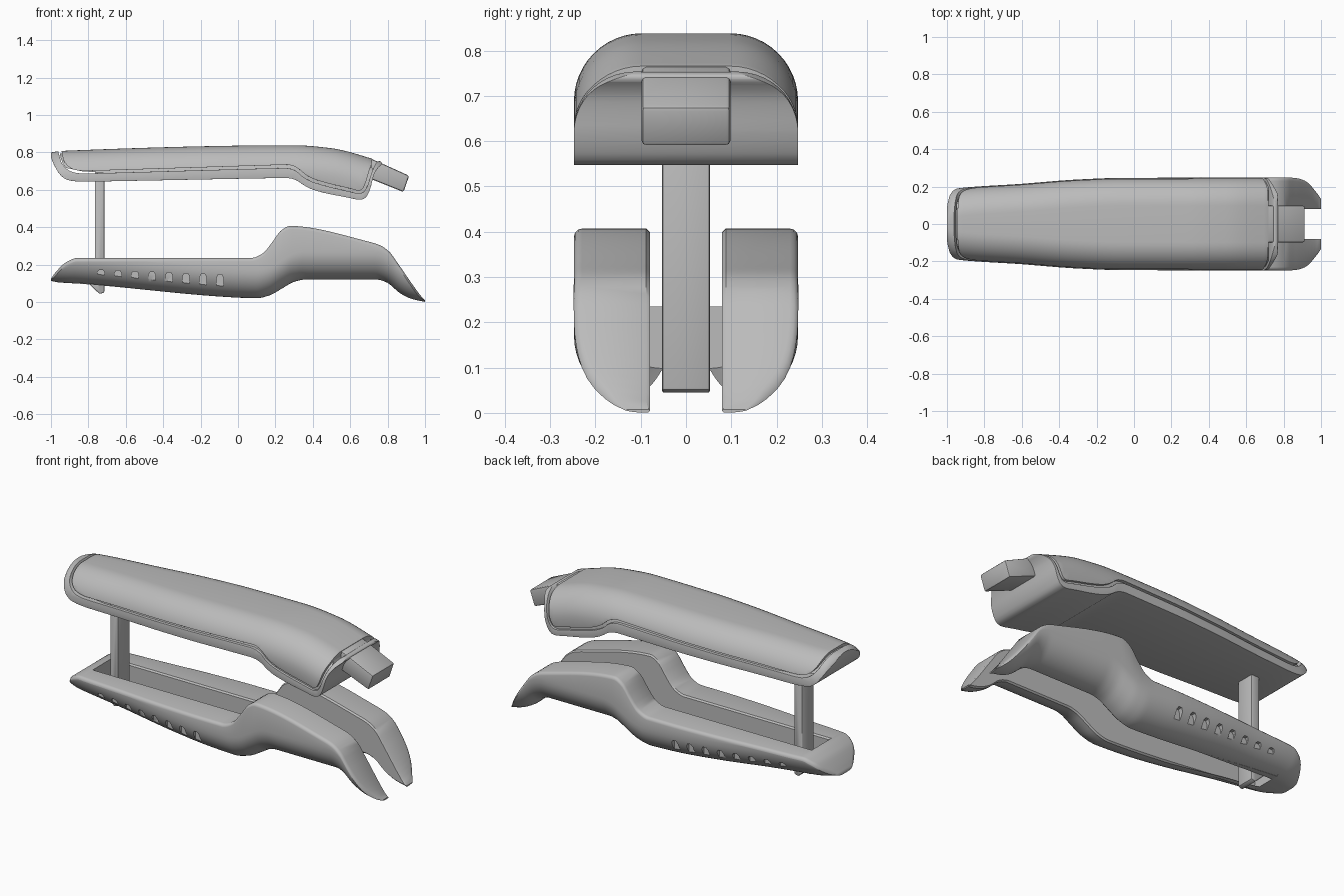
import bpy, bmesh, math

if "Cube" in bpy.data.objects:
    bpy.data.objects.remove(bpy.data.objects["Cube"])

grey = bpy.data.materials.new("plain grey")
grey.diffuse_color = (0.5, 0.5, 0.5, 1)
grey.use_nodes = True
grey.node_tree.nodes["Principled BSDF"].inputs["Base Color"].default_value = grey.diffuse_color


def curve(pts, x):
    """Smooth monotone interpolation through (x, value) points."""
    n = len(pts)
    sl = [(pts[i + 1][1] - pts[i][1]) / (pts[i + 1][0] - pts[i][0]) for i in range(n - 1)]
    m = [sl[0]] + [0 if a * b <= 0 else 2 * a * b / (a + b) for a, b in zip(sl, sl[1:])] + [sl[-1]]
    i = max(k for k in range(n - 1) if k == 0 or pts[k][0] <= x)
    h = pts[i + 1][0] - pts[i][0]
    t = min(1, max(0, (x - pts[i][0]) / h))
    return ((2*t**3 - 3*t*t + 1) * pts[i][1] + (t**3 - 2*t*t + t) * h * m[i]
            + (3*t*t - 2*t**3) * pts[i + 1][1] + (t**3 - t*t) * h * m[i + 1])


def chaikin(pts, rounds=2):
    for _ in range(rounds):
        pts = [(a[0]*(1-t) + b[0]*t, a[1]*(1-t) + b[1]*t)
               for a, b in zip(pts, pts[1:] + pts[:1]) for t in (0.25, 0.75)]
    return pts


def finish(name, bm):
    bmesh.ops.recalc_face_normals(bm, faces=bm.faces)
    me = bpy.data.meshes.new(name)
    bm.to_mesh(me)
    bm.free()
    me.materials.append(grey)
    ob = bpy.data.objects.new(name, me)
    bpy.context.collection.objects.link(ob)
    return ob


def loft(bm, rings):
    rows = [[bm.verts.new(p) for p in r] for r in rings]
    for a, b in zip(rows, rows[1:]):
        for k in range(len(a)):
            j = (k + 1) % len(a)
            bm.faces.new((a[k], a[j], b[j], b[k]))
    bm.faces.new(rows[0])
    bm.faces.new(rows[-1][::-1])


def prism(name, pts, y0, y1):
    bm = bmesh.new()
    loft(bm, [[(x, y, z) for x, z in pts] for y in (y0, y1)])
    return finish(name, bm)


def apply(ob, kind, **kw):
    mod = ob.modifiers.new(kind, kind)
    for k, v in kw.items():
        setattr(mod, k, v)
    bpy.context.view_layer.objects.active = ob
    bpy.ops.object.modifier_apply(modifier=mod.name)


def boolean(ob, cutter, op):
    apply(ob, 'BOOLEAN', object=cutter, operation=op, solver='EXACT')
    bpy.data.objects.remove(cutter)


def bevel(ob, w, seg=3):
    apply(ob, 'BEVEL', width=w, segments=seg, limit_method='ANGLE', angle_limit=math.radians(40))


def smooth(ob, angle=35):
    bpy.ops.object.select_all(action='DESELECT')
    ob.select_set(True)
    bpy.context.view_layer.objects.active = ob
    bpy.ops.object.shade_smooth_by_angle(angle=math.radians(angle))


def stations(a, b, n):
    return [a + (b - a) * i / n for i in range(n + 1)]


# upper handle: rounded envelope cut by side profiles
W_UP = [(-1, .155), (-.985, .178), (-.95, .19), (-.6, .215), (-.3, .238), (-.05, .247), (1, .248)]
TOP = [(-1, .80), (-.94, .808), (.3, .838), (.5, .822), (.72, .765), (.8, .738)]


def envelope(name, inset=0):
    rings = []
    for x in [-1, -.995, -.985, -.97] + stations(-.95, .8, 50):
        w, t, r = curve(W_UP, x) - inset, curve(TOP, x) - inset, .15
        half = [(w - r + r * math.sin(a), t - r + r * math.cos(a))
                for a in [math.pi / 2 * k / 12 for k in range(13)]] + [(w, .5)]
        rings.append([(x, y, z) for y, z in half] + [(x, -y, z) for y, z in half[::-1]])
    bm = bmesh.new()
    loft(bm, rings)
    return finish(name, bm)


SHELL = [(-.945, .88), (-.945, .80), (-.925, .735), (-.87, .70), (-.75, .702), (.20, .732), (.30, .735),
         (.37, .67), (.46, .638), (.60, .607), (.655, .59), (.68, .625), (.70, .70), (.72, .75), (.72, .88)]
LIP_OUT = [(-.99, .74), (-.94, .66), (-.87, .642), (-.7, .645), (.2, .663), (.30, .663),
           (.37, .61), (.46, .582), (.58, .56), (.67, .54), (.705, .59), (.725, .68), (.745, .715), (.775, .74)]
LIP_IN = [(.755, .757), (.735, .742), (.71, .68), (.69, .61), (.66, .575), (.59, .592), (.46, .622), (.36, .655),
          (.30, .715), (.2, .716), (-.75, .688), (-.88, .686), (-.94, .73), (-.957, .79), (-.975, .85), (-1.01, .81)]
CORE = [(-.96, .78), (-.9, .68), (.28, .69), (.4, .62), (.64, .57), (.69, .6), (.735, .73), (.6, .9), (-.94, .9)]

for name, prof, inset, bev in (("top_shell", SHELL, 0, .012), ("rim_tray", LIP_OUT + LIP_IN, 0, .013),
                               ("inner_core", CORE, .014, 0)):
    ob = envelope(name, inset)
    boolean(ob, prism("cutter", chaikin(prof), -.4, .4), 'INTERSECT')
    if bev:
        bevel(ob, bev)
    smooth(ob)

# nose block
nose = prism("nose_block", [(.69, .775), (.76, .745), (.915, .675), (.885, .588), (.73, .65), (.68, .67)], -.098, .098)
bevel(nose, .01, 2)
smooth(nose)

# post with hooked foot
post = prism("post", [(-.765, .70), (-.715, .70), (-.715, .05), (-.74, .043), (-.80, .10), (-.765, .11)], -.053, .053)
bevel(post, .006, 2)
smooth(post)

# lower handle: two prongs joined at the back
W_LOW = [(-1, .12), (-.985, .15), (-.95, .178), (-.88, .196), (-.6, .215), (-.3, .238), (-.05, .247), (1, .248)]
LOW_TOP = [(-1, .125), (-.97, .165), (-.92, .212), (-.86, .235), (.07, .235), (.13, .258), (.18, .315), (.23, .382),
           (.28, .407), (.32, .405), (.70, .322), (.76, .303), (.81, .268), (.85, .213), (.98, .03), (1, .008)]
LOW_BOT = [(-1, .113), (-.96, .105), (-.85, .098), (.03, .022), (.1, .02), (.17, .036), (.24, .075), (.3, .108),
           (.36, .12), (.74, .12), (.79, .107), (.87, .045), (.93, .016), (1, .001)]


def half_section(x, inner, side):
    w, t, b, r = curve(W_LOW, x), curve(LOW_TOP, x), curve(LOW_BOT, x), .15
    if inner == 0:
        r = min(r, w - .02)
    h = t - b
    c = min(.018, h * .4)
    amax = math.acos(max(0, 1 - (h - c) / r))
    pts = [(w - r + r * math.sin(a), b + r - r * math.cos(a)) for a in [amax * k / 12 for k in range(13)]]
    y = pts[-1][0]
    pts += [(y - c + c * math.cos(a), t - c + c * math.sin(a)) for a in (.02, .5, 1.05, math.pi / 2)]
    ci = min(.008, c) if inner else 0.0
    pts += [(inner + ci, t), (inner, t - ci), (inner, b + ci), (inner + ci, b)] if inner else [(0, t), (0, b)]
    return [(x, side * p, z) for p, z in pts]


GROOVES = 8
for label, side in (("front", -1), ("back", 1)):
    bm = bmesh.new()
    loft(bm, [half_section(x, .08, side) for x in stations(-.85, 1, 110)])
    prong = finish(label + "_prong", bm)
    # grip grooves, taller towards the middle
    for i in range(GROOVES):
        f = i / (GROOVES - 1)
        x, z, h, w = -.733 + .637 * f, .145 - .043 * f, .026 + .018 * f, .019
        pts = [(x + sx * w * (1 if e else .5), z + sz * h * (.6 if e else 1))
               for sx, sz, e in ((1, -1, 0), (1, -1, 1), (1, 1, 1), (1, 1, 0),
                                 (-1, 1, 0), (-1, 1, 1), (-1, -1, 1), (-1, -1, 0))]
        depth = curve(W_LOW, x) - .032
        boolean(prong, prism("cutter", pts, *sorted((side * depth, side * .35))), 'DIFFERENCE')
    smooth(prong)

# rounded back bridge of the lower handle
bm = bmesh.new()
xs = [-1, -.995] + stations(-.985, -.85, 14)
loft(bm, [half_section(x, 0, 1)[:-2] + half_section(x, 0, -1)[:-2][::-1] for x in xs])
smooth(finish("back_bridge", bm))
